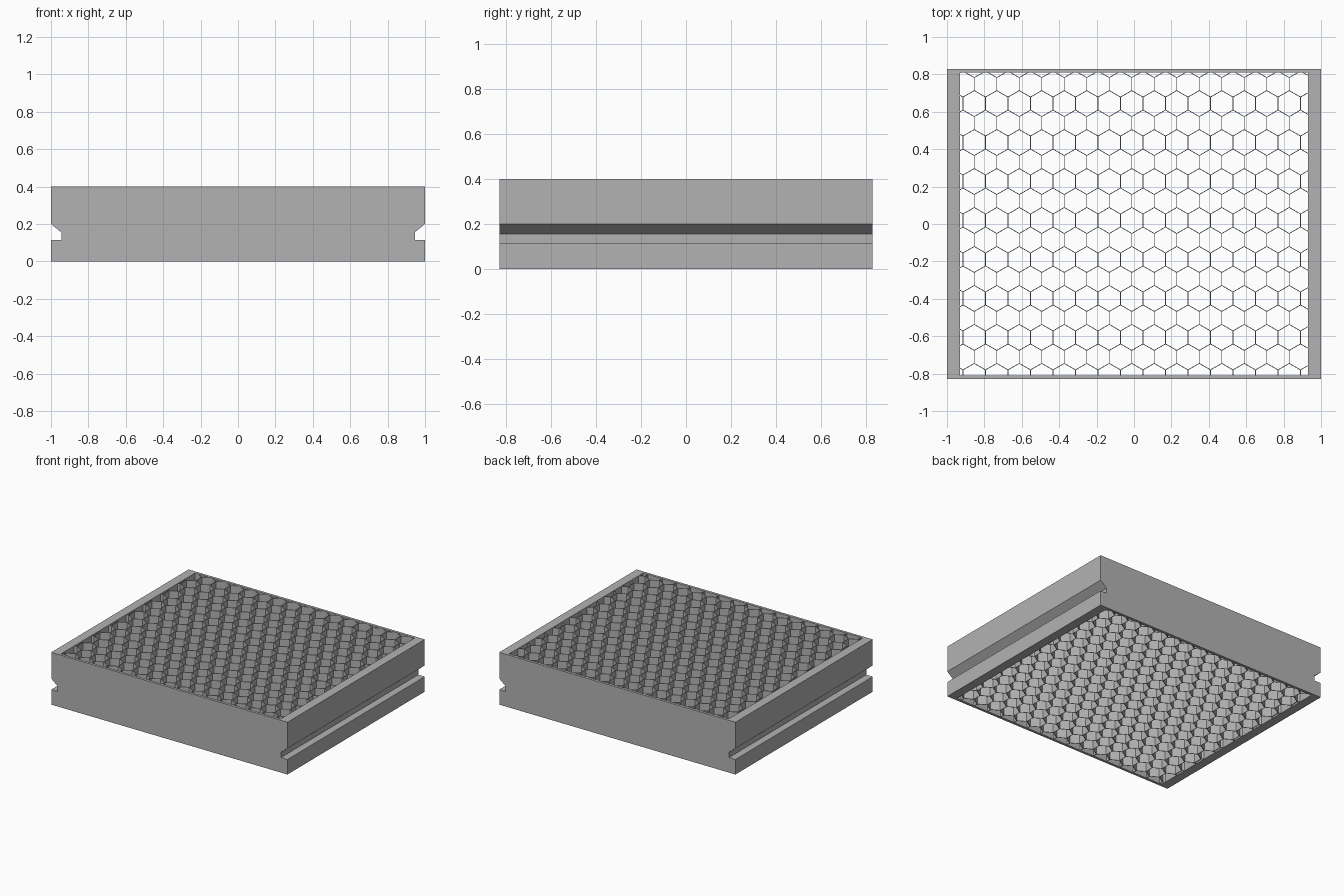
import bpy, bmesh, math

cube = bpy.data.objects.get("Cube")
if cube:
    bpy.data.objects.remove(cube)

HALF_Y, HEIGHT = 0.83, 0.4
IN_X, IN_Y = 0.93, 0.81
PITCH = 0.1203
WALL = 0.004

grey = bpy.data.materials.new("mid grey")
grey.use_nodes = True
colour = (0.45, 0.45, 0.45, 1)
grey.diffuse_color = colour
grey.node_tree.nodes["Principled BSDF"].inputs["Base Color"].default_value = colour


def make_object(name, bm):
    bmesh.ops.recalc_face_normals(bm, faces=bm.faces)
    mesh = bpy.data.meshes.new(name)
    bm.to_mesh(mesh)
    bm.free()
    mesh.materials.append(grey)
    obj = bpy.data.objects.new(name, mesh)
    bpy.context.collection.objects.link(obj)
    return obj


def extrude(bm, faces, vec):
    out = bmesh.ops.extrude_face_region(bm, geom=faces)
    bmesh.ops.translate(bm, vec=vec, verts=[v for v in out["geom"] if isinstance(v, bmesh.types.BMVert)])


# Casing: grooved block, hollowed through
side = [(1, 0), (1, 0.115), (0.945, 0.115), (0.945, 0.155), (1, 0.2), (1, HEIGHT)]
outline = side + [(-x, z) for x, z in reversed(side)]
bm = bmesh.new()
face = bm.faces.new([bm.verts.new((x, -HALF_Y, z)) for x, z in outline])
extrude(bm, [face], (0, 2 * HALF_Y, 0))
casing = make_object("filter_casing", bm)

bm = bmesh.new()
bmesh.ops.create_cube(bm, size=2)
bmesh.ops.scale(bm, vec=(IN_X, IN_Y, 1), verts=bm.verts)
cutter = make_object("opening_cutter", bm)
cutter.hide_render = True

cut = casing.modifiers.new("opening", 'BOOLEAN')
cut.operation, cut.solver, cut.object = 'DIFFERENCE', 'EXACT', cutter
bpy.context.view_layer.objects.active = casing
bpy.ops.object.modifier_apply(modifier=cut.name)
bpy.data.objects.remove(cutter)

# Honeycomb: tiled hexagons trimmed to the opening
bm = bmesh.new()
radius = PITCH / math.sqrt(3)
for row in range(-9, 10):
    for col in range(-9, 10):
        cx = (col + 0.5 * (row % 2)) * PITCH - 0.012
        cy = 0.748 + (row - 7) * 1.5 * radius
        bm.faces.new([bm.verts.new((cx + radius * math.sin(k * math.pi / 3),
                                    cy + radius * math.cos(k * math.pi / 3), 0)) for k in range(6)])
bmesh.ops.remove_doubles(bm, verts=bm.verts, dist=0.001)
for axis, limit in ((0, IN_X), (1, IN_Y)):
    for sign in (-1, 1):
        normal = [0, 0, 0]
        normal[axis] = sign
        bmesh.ops.bisect_plane(bm, geom=bm.verts[:] + bm.edges[:] + bm.faces[:], plane_no=normal,
                               plane_co=[n * sign * sign * (limit + 0.003) for n in normal], clear_outer=True)

# Open each cell, then raise the remaining rims to full height
cells = bm.faces[:]
bmesh.ops.inset_individual(bm, faces=cells, thickness=WALL / 2, use_even_offset=True)
bmesh.ops.delete(bm, geom=cells, context='FACES')
extrude(bm, bm.faces[:], (0, 0, HEIGHT - 0.002))
bmesh.ops.translate(bm, vec=(0, 0, 0.001), verts=bm.verts)
make_object("honeycomb_core", bm)
